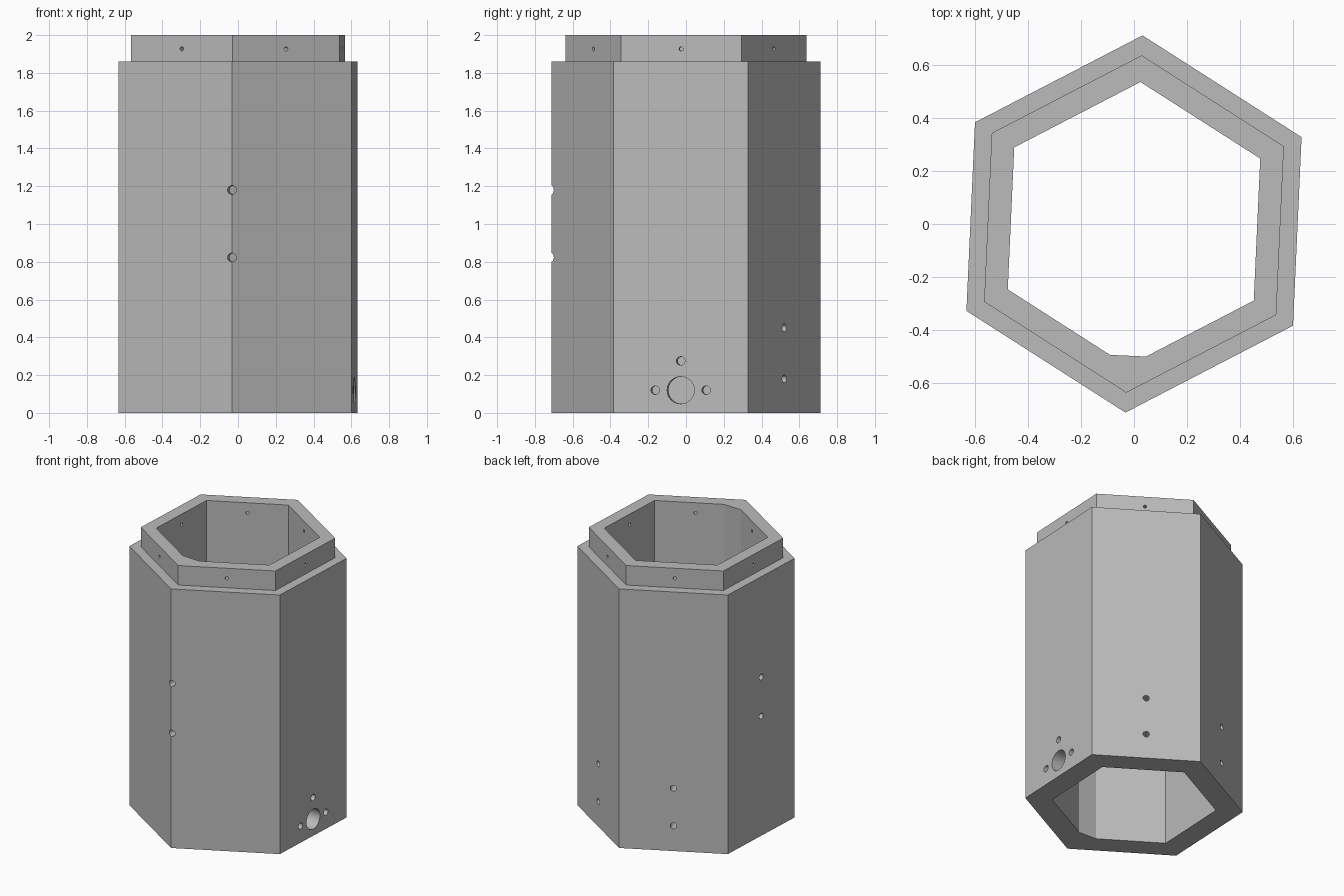
import bpy, bmesh
from math import radians, cos, sin, pi
from mathutils import Matrix, Vector

cube = bpy.data.objects.get("Cube")
if cube:
    bpy.data.objects.remove(cube, do_unlink=True)

TURN = -2.6          # whole tube is turned slightly about z
OUTER, COLLAR, BORE = 0.713, 0.626, 0.537
LEDGE, TOP = 1.86, 2.0

grey = bpy.data.materials.new("grey")
grey.use_nodes = True
grey.diffuse_color = (0.5, 0.5, 0.5, 1)
grey.node_tree.nodes["Principled BSDF"].inputs["Base Color"].default_value = (0.5, 0.5, 0.5, 1)


def polar(radius, degrees):
    a = radians(degrees + TURN)
    return Vector((radius * cos(a), radius * sin(a)))


def hexagon(radius):
    return [polar(radius, 30 + 60 * k) for k in range(6)]


def add_prism(bm, outline, z0, z1):
    base = bm.faces.new([bm.verts.new((p.x, p.y, z0)) for p in outline])
    new = bmesh.ops.extrude_face_region(bm, geom=[base])["geom"]
    verts = [v for v in new if isinstance(v, bmesh.types.BMVert)]
    bmesh.ops.translate(bm, verts=verts, vec=(0, 0, z1 - z0))


def add_hole(bm, degrees, z, radius, side=0.0):
    """Cylinder lying radially through the wall, shifted sideways along the face."""
    turn = Matrix.Rotation(radians(degrees + TURN), 4, 'Z')
    place = turn @ Matrix.Translation((0.6, side, z)) @ Matrix.Rotation(pi / 2, 4, 'Y')
    bmesh.ops.create_cone(bm, cap_ends=True, segments=32, radius1=radius,
                          radius2=radius, depth=0.5, matrix=place)


def finish(bm, name):
    bmesh.ops.recalc_face_normals(bm, faces=bm.faces)
    mesh = bpy.data.meshes.new(name)
    bm.to_mesh(mesh)
    bm.free()
    mesh.materials.append(grey)
    obj = bpy.data.objects.new(name, mesh)
    bpy.context.collection.objects.link(obj)
    return obj


def cut(target, cutter):
    cutter.hide_render = True
    mod = target.modifiers.new("cut", 'BOOLEAN')
    mod.operation, mod.solver, mod.object = 'DIFFERENCE', 'EXACT', cutter
    bpy.context.view_layer.objects.active = target
    bpy.ops.object.modifier_apply(modifier=mod.name)
    bpy.data.objects.remove(cutter, do_unlink=True)


# Stepped hexagonal body: outer wall, ledge and collar
bm = bmesh.new()
add_prism(bm, hexagon(OUTER), 0, LEDGE)
lid = max(bm.faces, key=lambda f: f.calc_center_median().z)
bmesh.ops.inset_region(bm, faces=[lid], thickness=(OUTER - COLLAR) * cos(pi / 6))
top = bmesh.ops.extrude_face_region(bm, geom=[lid])["geom"]
bmesh.ops.translate(bm, verts=[v for v in top if isinstance(v, bmesh.types.BMVert)],
                    vec=(0, 0, TOP - LEDGE))
if lid.is_valid:
    bmesh.ops.delete(bm, geom=[lid], context='FACES_ONLY')
tube = finish(bm, "hexagonal_tube")

# Bore, with the front corner filled by a flat pad
outline = hexagon(BORE)
across = polar(0.068, 0)
pad = polar(0.498, -90)
outline[4:5] = [pad - across, pad + across]
bm = bmesh.new()
add_prism(bm, outline, -0.1, TOP + 0.1)
cut(tube, finish(bm, "bore_cutter"))

# Holes through the wall
bm = bmesh.new()
for k in range(6):                       # collar screw holes
    add_hole(bm, 60 * k, 1.927, 0.011)
add_hole(bm, 0, 0.12, 0.072)             # connector and its screws
for side, z in ((-0.135, 0.12), (0.135, 0.12), (0, 0.275)):
    add_hole(bm, 0, z, 0.0225, side)
for z in (0.18, 0.45):                   # low holes on both rear faces
    add_hole(bm, 60, z, 0.021)
    add_hole(bm, 120, z, 0.021)
for z in (0.86, 1.14):                   # mid-height pair
    add_hole(bm, 180, z, 0.021)
for z in (0.823, 1.18):                  # front corner pair
    add_hole(bm, -90, z, 0.023)
cut(tube, finish(bm, "hole_cutter"))

# Smooth hole walls, sharp everywhere else
bpy.ops.object.select_all(action='DESELECT')
tube.select_set(True)
bpy.context.view_layer.objects.active = tube
bpy.ops.object.shade_smooth_by_angle(angle=radians(25))
